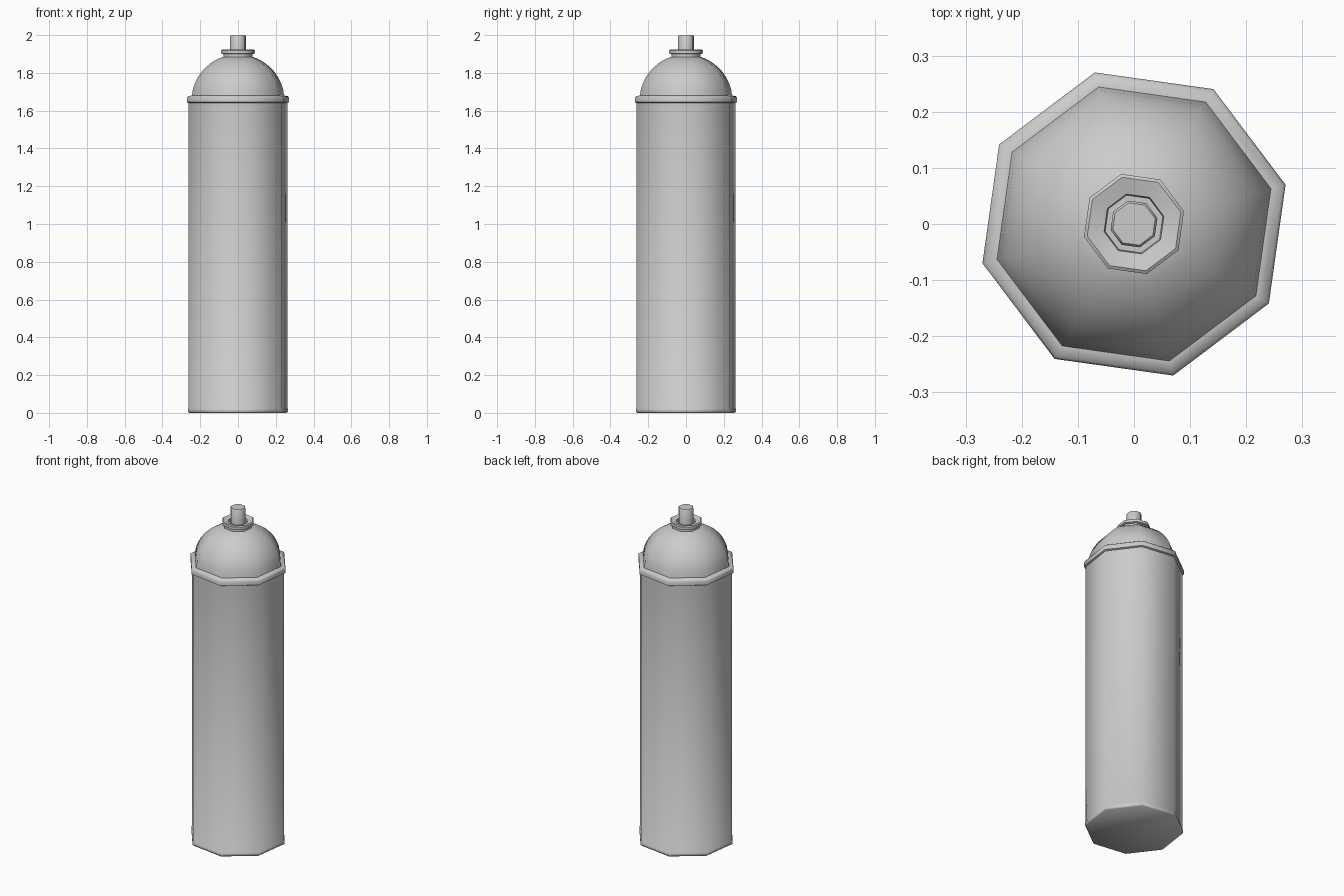
import bpy, bmesh, math

if "Cube" in bpy.data.objects:
    bpy.data.objects.remove(bpy.data.objects["Cube"])

SIDES = 8
TURN = math.radians(14.5)


def lathe(name, profile, sharp=35):
    """Spin a (radius, z) profile into an eight-sided closed shell."""
    bm = bmesh.new()
    rings = []
    for r, z in profile:
        rings.append([bm.verts.new((r * math.cos(TURN + i * math.tau / SIDES),
                                    r * math.sin(TURN + i * math.tau / SIDES), z))
                      for i in range(SIDES)])
    for a, b in zip(rings, rings[1:]):
        for i in range(SIDES):
            j = (i + 1) % SIDES
            bm.faces.new((a[i], a[j], b[j], b[i]))
    bm.faces.new(rings[0][::-1])
    bm.faces.new(rings[-1])
    mesh = bpy.data.meshes.new(name)
    bm.to_mesh(mesh)
    bm.free()
    obj = bpy.data.objects.new(name, mesh)
    bpy.context.collection.objects.link(obj)
    bpy.ops.object.select_all(action='DESELECT')
    obj.select_set(True)
    bpy.context.view_layer.objects.active = obj
    bpy.ops.object.shade_smooth_by_angle(angle=math.radians(sharp))
    return obj


# Can body with a thin foot lip
lathe("can_body", [(0.268, 0), (0.274, 0.006), (0.274, 0.02), (0.27, 0.025),
                   (0.27, 1.645)], 50)

# Rolled seam between body and dome
lathe("shoulder_rim", [(0.27, 1.64), (0.279, 1.645), (0.279, 1.668),
                       (0.274, 1.676), (0.253, 1.68)], 50)

# Rounded dome
dome = [(0.253, 1.675)]
for k in range(1, 9):
    t = math.radians(8 + 64 * k / 8)
    dome.append((0.256 * math.cos(t), 1.648 + 0.25 * math.sin(t)))
lathe("dome", dome, 50)

# Valve cup: neck, flange and sunken centre
lathe("valve_cup", [(0.08, 1.875), (0.08, 1.899), (0.092, 1.903), (0.092, 1.919),
                    (0.086, 1.923), (0.055, 1.915), (0.053, 1.9)], 50)

# Nozzle stem
lathe("nozzle_stem", [(0.043, 1.89), (0.043, 1.995), (0.039, 2.0)], 50)
